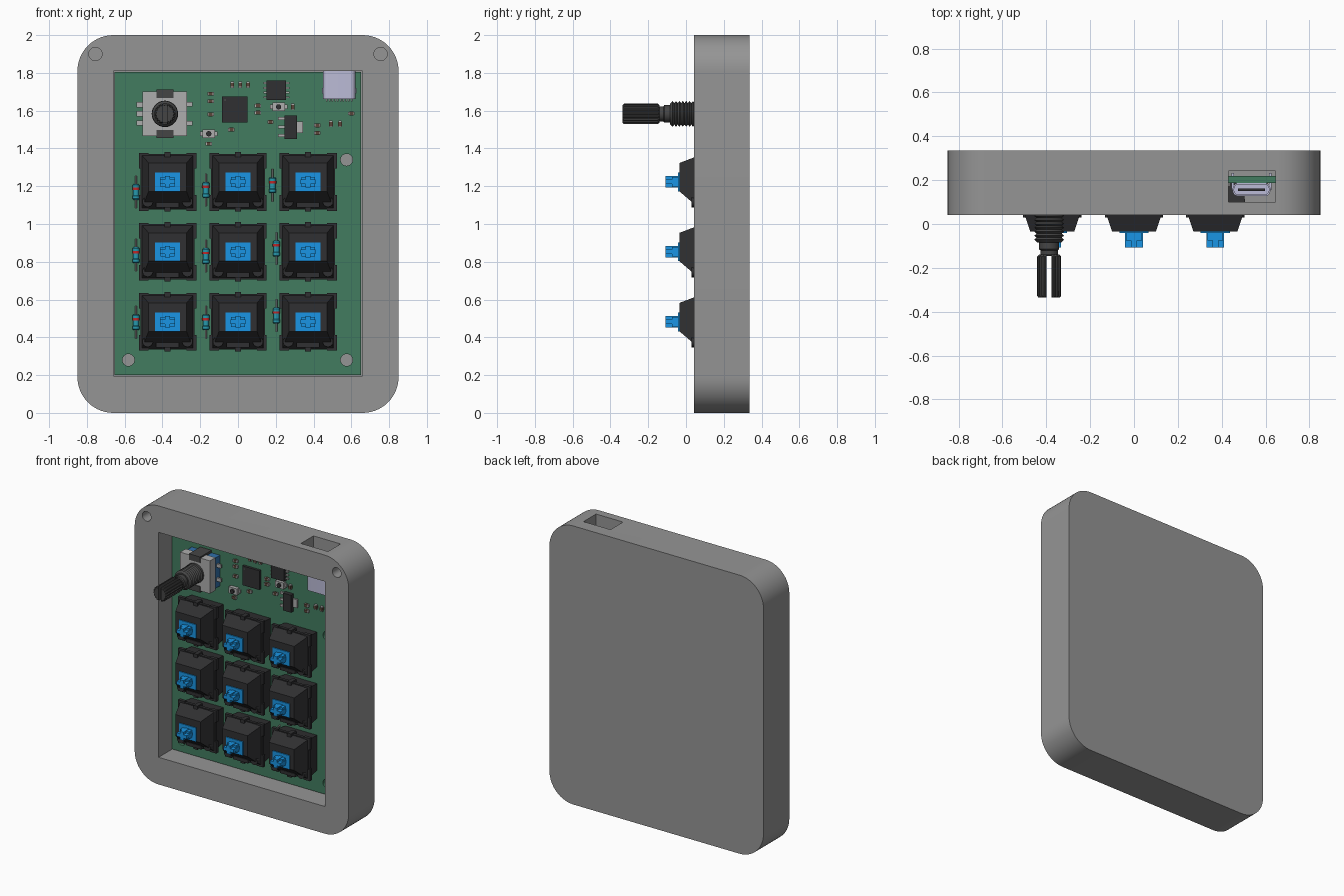
import bpy, bmesh, math

if "Cube" in bpy.data.objects:
    bpy.data.objects.remove(bpy.data.objects["Cube"])

def mat(name, r, g, b):
    m = bpy.data.materials.new(name)
    m.diffuse_color = (r, g, b, 1)
    m.use_nodes = True
    m.node_tree.nodes["Principled BSDF"].inputs["Base Color"].default_value = m.diffuse_color
    return m

GREY = mat("case_grey", .3, .3, .3)
GREEN = mat("board_green", .055, .2, .115)
BLACK = mat("black_plastic", .03, .03, .032)
BLUE = mat("stem_blue", .01, .3, .78)
METAL = mat("metal", .42, .42, .42)
DARK = mat("dark_metal", .06, .06, .06)
TEAL = mat("diode_teal", .02, .32, .42)
RED = mat("band_red", .55, .02, .02)
LILAC = mat("socket_shell", .5, .5, .68)
TAN = mat("capacitor_brown", .1, .06, .04)
NAVY = mat("encoder_blue", .03, .16, .4)

def finish(bm, name, m):
    bmesh.ops.recalc_face_normals(bm, faces=bm.faces)
    me = bpy.data.meshes.new(name)
    bm.to_mesh(me)
    bm.free()
    if m:
        me.materials.append(m)
    ob = bpy.data.objects.new(name, me)
    bpy.context.collection.objects.link(ob)
    return ob

def skin(bm, rings):
    """Closed skin through equal-length rings of points."""
    vs = [[bm.verts.new(p) for p in r] for r in rings]
    n = len(vs[0])
    for a, b in zip(vs, vs[1:]):
        for i in range(n):
            bm.faces.new((a[i], a[(i + 1) % n], b[(i + 1) % n], b[i]))
    bm.faces.new(vs[0])
    bm.faces.new(vs[-1])

def rect(x0, x1, z0, z1, y):
    return [(x0, y, z0), (x1, y, z0), (x1, y, z1), (x0, y, z1)]

def add_box(bm, x0, x1, y0, y1, z0, z1):
    skin(bm, [rect(x0, x1, z0, z1, y0), rect(x0, x1, z0, z1, y1)])

def add_lathe(bm, prof, x=0, z=0, seg=24, flute=1, axis='y'):
    rings = []
    for r, h in prof:
        ring = []
        for i in range(seg):
            a = 2 * math.pi * i / seg
            k = r * (flute if i % 4 > 1 else 1)
            u, v = k * math.cos(a), k * math.sin(a)
            ring.append((x + u, h, z + v) if axis == 'y' else (x + u, z + v, h))
        rings.append(ring)
    skin(bm, rings)

def box(name, m, *b):
    bm = bmesh.new()
    add_box(bm, *b)
    return finish(bm, name, m)

def lathe(name, m, prof, **k):
    bm = bmesh.new()
    add_lathe(bm, prof, **k)
    return finish(bm, name, m)

def rounded(name, m, cu, cv, w, h, r, d0, d1, axis='y', seg=14):
    """Rounded rectangle extruded along y (or z) from d0 to d1."""
    ring = []
    for q, (sx, sy) in enumerate([(1, 1), (-1, 1), (-1, -1), (1, -1)]):
        for i in range(seg + 1):
            a = math.pi / 2 * (q + i / seg)
            ring.append((cu + sx * (w / 2 - r) + r * math.cos(a), cv + sy * (h / 2 - r) + r * math.sin(a)))
    bm = bmesh.new()
    skin(bm, [[(u, d, v) if axis == 'y' else (u, v, d) for u, v in ring] for d in (d0, d1)])
    return finish(bm, name, m)

def cut(ob, *cutters):
    for c in cutters:
        mod = ob.modifiers.new("cut", 'BOOLEAN')
        mod.operation = 'DIFFERENCE'
        mod.object = c
        bpy.context.view_layer.objects.active = ob
        bpy.ops.object.modifier_apply(modifier=mod.name)
        bpy.data.objects.remove(c)

# Case: rounded tray with socket slot and two blind corner holes
case = rounded("case", GREY, 0, 1, 1.7, 2, .19, .042, .335)
cut(case, box("cut", GREY, -.66, .66, 0, .275, .195, 1.81),
    box("cut", GREY, .43, .645, .1, .242, 1.75, 2.1),
    *[lathe("cut", GREY, [(.035, 0), (.035, .24)], x=s * .755, z=1.9) for s in (-1, 1)])

# Circuit board with mounting holes
PF = .188
board = box("circuit_board", GREEN, -.655, .652, PF, .219, .2, 1.806)
cut(board, *[lathe("cut", GREEN, [(.032, .1), (.032, .3)], x=x, z=z)
             for x, z in [(.575, 1.34), (.575, .28), (-.58, .28)]])

# Key switch housing (shared mesh)
bm = bmesh.new()
skin(bm, [rect(-.125, .125, -.125, .125, PF), rect(-.137, .137, -.137, .137, .09)])
add_box(bm, -.142, .142, .07, .09, -.147, .147)
skin(bm, [rect(-.135, .135, -.14, .14, .07), rect(-.1, .1, -.05, .1, -.035)])
for s in (-1, 1):
    for t in (-1, 1):
        x0, x1 = sorted((s * .1, s * .152))
        z0, z1 = sorted((t * .07, t * .153))
        add_box(bm, x0, x1, .068, .092, z0, z1)
    add_lathe(bm, [(.028, .07), (.028, .03)], x=s * .105, z=-.105, seg=16)
    z0, z1 = sorted((s * .12, s * .157))
    add_box(bm, -.015, .015, .05, .11, z0, z1)
add_box(bm, -.06, .06, .03, .08, -.135, -.11)
add_lathe(bm, [(.039, PF), (.039, .24), (.03, .252)], seg=20)
housing = finish(bm, "switch_housing", BLACK)

# Key switch stem (shared mesh): slider plate and cross
bm = bmesh.new()
add_box(bm, -.067, .067, -.042, -.01, -.05, .05)
add_box(bm, -.04, .04, -.108, -.03, -.012, .012)
add_box(bm, -.014, .014, -.108, -.03, -.03, .03)
skin(bm, [rect(-.036, .036, -.026, .026, -.03), rect(-.036, .036, -.026, .026, -.075)])
stem = finish(bm, "switch_stem", BLUE)
spots = [(x, z) for z in (.482, .853, 1.223) for x in (-.373, 0, .371)]
for src in (housing, stem):
    for x, z in spots[1:]:
        ob = src.copy()
        bpy.context.collection.objects.link(ob)
        ob.location = (x, 0, z)
    src.location = (spots[0][0], 0, spots[0][1])

# Diodes with wire leads and red band
for x, z in [(-.54, 1.17), (-.17, 1.18), (.183, 1.205), (-.54, .835), (-.17, .83),
             (.203, .87), (-.54, .48), (-.17, .48), (.203, .515)]:
    y = PF - .022
    lathe("diode_body", TEAL, [(.013, z - .042), (.019, z - .036), (.019, z - .022), (.016, z - .018),
          (.016, z + .018), (.019, z + .022), (.019, z + .036), (.013, z + .042)], x=x, z=y, seg=16, axis='z')
    lathe("diode_band", RED, [(.0195, z + .01), (.0195, z + .023)], x=x, z=y, seg=16, axis='z')
    lathe("diode_lead", METAL, [(.005, z - .085), (.005, z + .085)], x=x, z=y, seg=8, axis='z')
    for s in (-1, 1):
        lathe("diode_lead_end", METAL, [(.005, y), (.005, .235)], x=x, z=z + s * .083, seg=8)

# Rotary encoder: base, metal can, clips and terminals
EX, EZ = -.387, 1.583
box("encoder_base", NAVY, EX - .112, EX + .112, .125, PF, EZ - .11, EZ + .11)
box("encoder_can", METAL, EX - .118, EX + .118, .065, .128, EZ - .118, EZ + .118)
for s in (-1, 1):
    z0, z1 = sorted((EZ + s * .085, EZ + s * .128))
    box("encoder_clip", DARK, EX - .045, EX + .045, .06, .23, z0, z1)
    box("encoder_terminal", METAL, EX + .1, EX + .145, .15, .165, EZ + s * .05 - .012, EZ + s * .05 + .012)
for s in (-1, 0, 1):
    box("encoder_terminal", METAL, EX - .15, EX - .1, .15, .165, EZ + s * .048 - .014, EZ + s * .048 + .014)
# Threaded bushing, neck and slotted splined shaft
prof = [(.07, .07), (.07, .05)]
for i in range(7):
    prof += [(.057, .046 - i * .018), (.068, .037 - i * .018)]
lathe("encoder_bushing", DARK, prof + [(.055, -.084)], x=EX, z=EZ, seg=32)
lathe("encoder_neck", DARK, [(.046, -.07), (.046, -.115), (.04, -.12), (.04, -.145)], x=EX, z=EZ)
shaft = lathe("encoder_shaft", DARK, [(.046, -.14), (.055, -.148), (.055, -.328), (.049, -.335)],
              x=EX, z=EZ, seg=72, flute=.91)
cut(shaft, box("cut", DARK, EX - .011, EX + .011, -.4, -.143, EZ - .2, EZ + .2))

# USB-style socket with rounded mouth and tongue
usb = rounded("socket", LILAC, .536, .157, .172, .06, .026, 1.662, 1.812, axis='z')
cut(usb, rounded("cut", LILAC, .536, .157, .158, .046, .02, 1.7, 1.9, axis='z'))
box("socket_tongue", BLACK, .475, .597, .15, .163, 1.69, 1.8)
for i in range(10):
    x = .47 + i * .0147
    box("socket_pin", METAL, x - .004, x + .004, .178, PF, 1.648, 1.665)
for x in (.45, .622):
    box("socket_tab", LILAC, x - .006, x + .006, .155, .232, 1.69, 1.72)

# Chips
box("controller_chip", BLACK, -.085, .05, .17, PF, 1.537, 1.675)
lathe("chip_dot", DARK, [(.006, .17), (.006, .169)], x=-.068, z=1.657, seg=12)
box("memory_chip", BLACK, .152, .255, .158, .185, 1.657, 1.76)
for i in range(4):
    z = 1.671 + i * .025
    box("memory_chip_legs", METAL, .135, .272, .176, PF, z - .005, z + .005)
box("regulator", BLACK, .247, .313, .155, .185, 1.45, 1.575)
box("regulator_tab", METAL, .3, .345, .176, PF, 1.483, 1.543)
for z in (1.468, 1.513, 1.558):
    box("regulator_leg", METAL, .212, .26, .176, PF, z - .008, z + .008)

# Push buttons
for x, z in [(.215, 1.62), (-.155, 1.478)]:
    box("button_body", METAL, x - .033, x + .033, .162, PF, z - .023, z + .023)
    box("button_feet", METAL, x - .046, x + .046, .18, PF, z - .012, z + .012)
    lathe("button_cap", BLACK, [(.014, .165), (.014, .15)], x=x, z=z, seg=20)

# Small capacitors and resistors: brown or black middles with metal ends
flat = [(-.145, 1.69), (-.145, 1.65), (-.145, 1.58), (.105, 1.627), (.105, 1.59), (.172, 1.54),
        (.42, 1.522), (.42, 1.482), (-.155, 1.425), (-.035, 1.5), (.6, 1.585)]
tall = [(-.03, 1.737), (.012, 1.737), (.053, 1.737), (.492, 1.53), (.54, 1.53), (.29, 1.62)]
for pts, w, h in ((flat, .017, .009), (tall, .009, .017)):
    for x, z in pts:
        e, f = (.6, 1) if w > h else (1, .6)
        box("chip_part_ends", METAL, x - w, x + w, .171, PF, z - h, z + h)
        box("chip_part_body", TAN, x - w * e - .001 * (e == 1), x + w * e + .001 * (e == 1), .17, PF,
            z - h * f - .001 * (f == 1), z + h * f + .001 * (f == 1))

# Smooth shading with sharp edges kept
bpy.ops.object.select_all(action='DESELECT')
for ob in bpy.context.scene.objects:
    ob.select_set(True)
bpy.context.view_layer.objects.active = case
bpy.ops.object.shade_smooth_by_angle()
